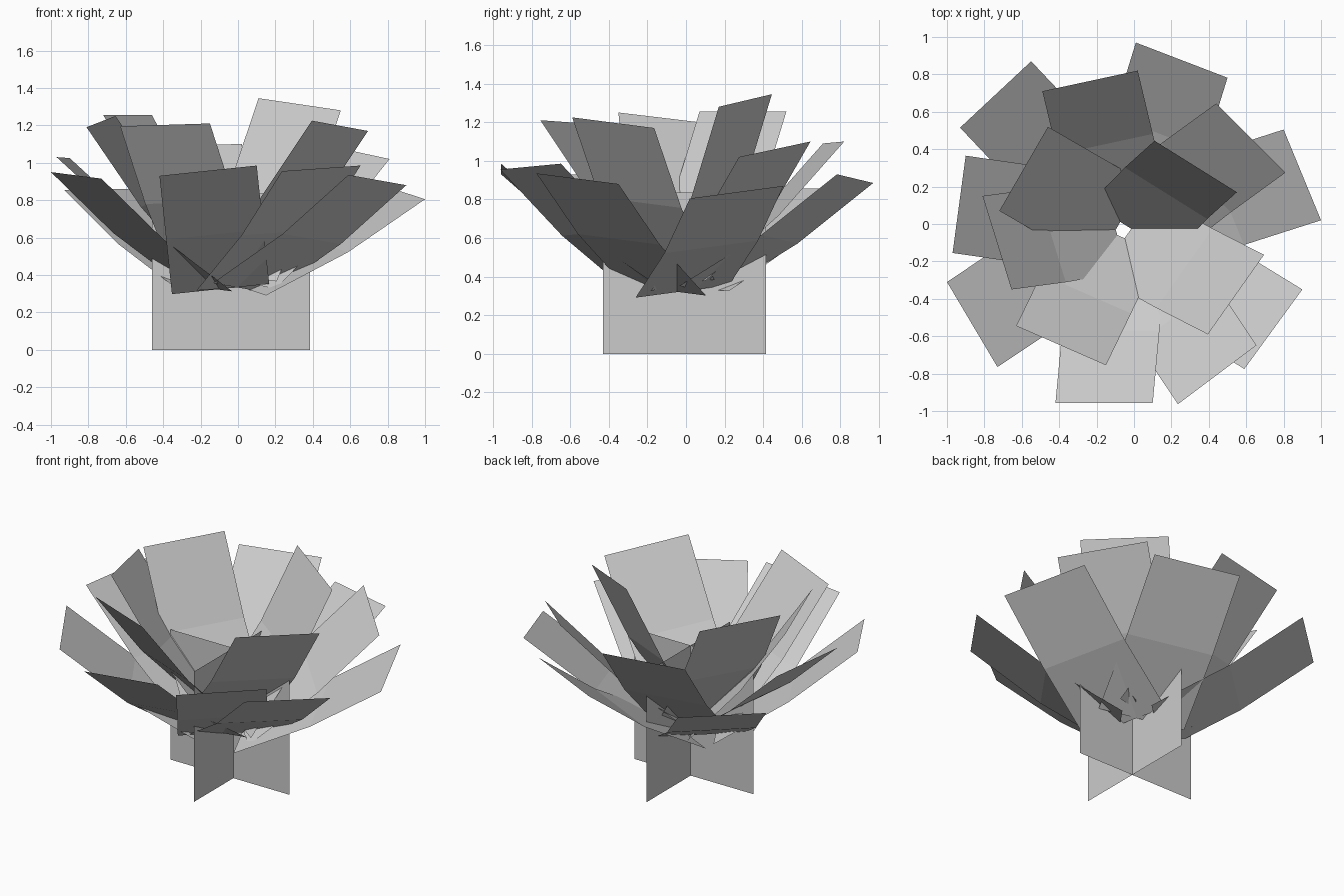
import bpy
from math import radians, sin, cos, acos
from mathutils import Vector

if "Cube" in bpy.data.objects:
    bpy.data.objects.remove(bpy.data.objects["Cube"])

HUB = Vector((-0.062, -0.035, 0))  # where the leaf bases gather
SEG = 0.517                        # length of each of the two leaf segments
BEND = radians(3.4)                # half of the fold angle at mid leaf


def card(name, verts, faces):
    me = bpy.data.meshes.new(name)
    me.from_pydata([tuple(v) for v in verts], [], faces)
    me.update()
    ob = bpy.data.objects.new(name, me)
    bpy.context.collection.objects.link(ob)
    return ob


def leaf(name, p, q, gap):
    """Folded card whose tip edge is p-q and whose base ends near the hub."""
    p, q = Vector(p), Vector(q)
    tip = (p + q) / 2
    edge = (q - p).normalized()
    out = edge.cross(Vector((0, 0, 1))).normalized()
    if out.dot(tip - HUB) < 0:
        p, q, edge, out = q, p, -edge, -out
    up = out.cross(edge)
    if up.z < 0:
        up = -up
    reach = out.dot(Vector((tip.x, tip.y, 0)) - HUB) - gap
    slope = acos(min(1, reach / (2 * SEG * cos(BEND))))

    def step(a):
        return (out * cos(a) + up * sin(a)) * SEG
    s1 = step(slope + BEND)
    s2 = s1 + step(slope - BEND)
    rows = [p, q, p - s1, q - s1, p - s2, q - s2]
    ob = card(name, rows, [(0, 2, 3, 1), (2, 4, 5, 3)])
    if ob.data.polygons[0].normal.z < 0:
        ob.data.flip_normals()


# Crossed stem cards: centre and half-width direction of each
r, h = 0.4225, 0.835
stems = [((-0.037, -0.03), (r, 0)), ((-0.012, -0.007), (0, r))]
for i, ((cx, cy), (dx, dy)) in enumerate(stems):
    card(f"stem_card_{i + 1}",
         [(cx - dx, cy - dy, 0), (cx + dx, cy + dy, 0),
          (cx + dx, cy + dy, h), (cx - dx, cy - dy, h)], [(0, 1, 2, 3)])

# Leaf rings: base gap and two tip corners per leaf
rings = {
    "outer_leaf": (0.11, [
        ((-0.42, -0.958, 0.93), (0.10, -0.958, 0.985)),
        ((0.235, -0.963, 0.955), (0.655, -0.648, 0.985)),
        ((0.59, -0.775, 0.935), (0.90, -0.35, 0.88)),
        ((1.0, 0.02, 0.805), (0.80, 0.505, 0.87)),
        ((0.50, 0.782, 0.93), (0.01, 0.97, 0.885)),
        ((-0.55, 0.87, 0.86), (-0.93, 0.515, 0.855)),
        ((-1.0, -0.31, 0.95), (-0.73, -0.765, 0.915))]),
    "middle_leaf": (0.08, [
        ((0.81, 0.275, 1.02), (0.44, 0.645, 1.10)),
        ((0.02, 0.82, 1.10), (-0.49, 0.71, 1.09)),
        ((-0.90, 0.365, 1.025), (-0.97, -0.155, 1.03))]),
    "inner_leaf": (0.033, [
        ((0.11, 0.445, 1.345), (0.55, 0.17, 1.28)),
        ((-0.46, 0.52, 1.255), (-0.72, 0.07, 1.255)),
        ((-0.81, 0.15, 1.19), (-0.655, -0.35, 1.25)),
        ((-0.63, -0.545, 1.195), (-0.15, -0.755, 1.21)),
        ((0.395, -0.59, 1.225), (0.695, -0.165, 1.17))]),
}
for name, (gap, tips) in rings.items():
    for i, (p, q) in enumerate(tips):
        leaf(f"{name}_{i + 1}", p, q, gap)
